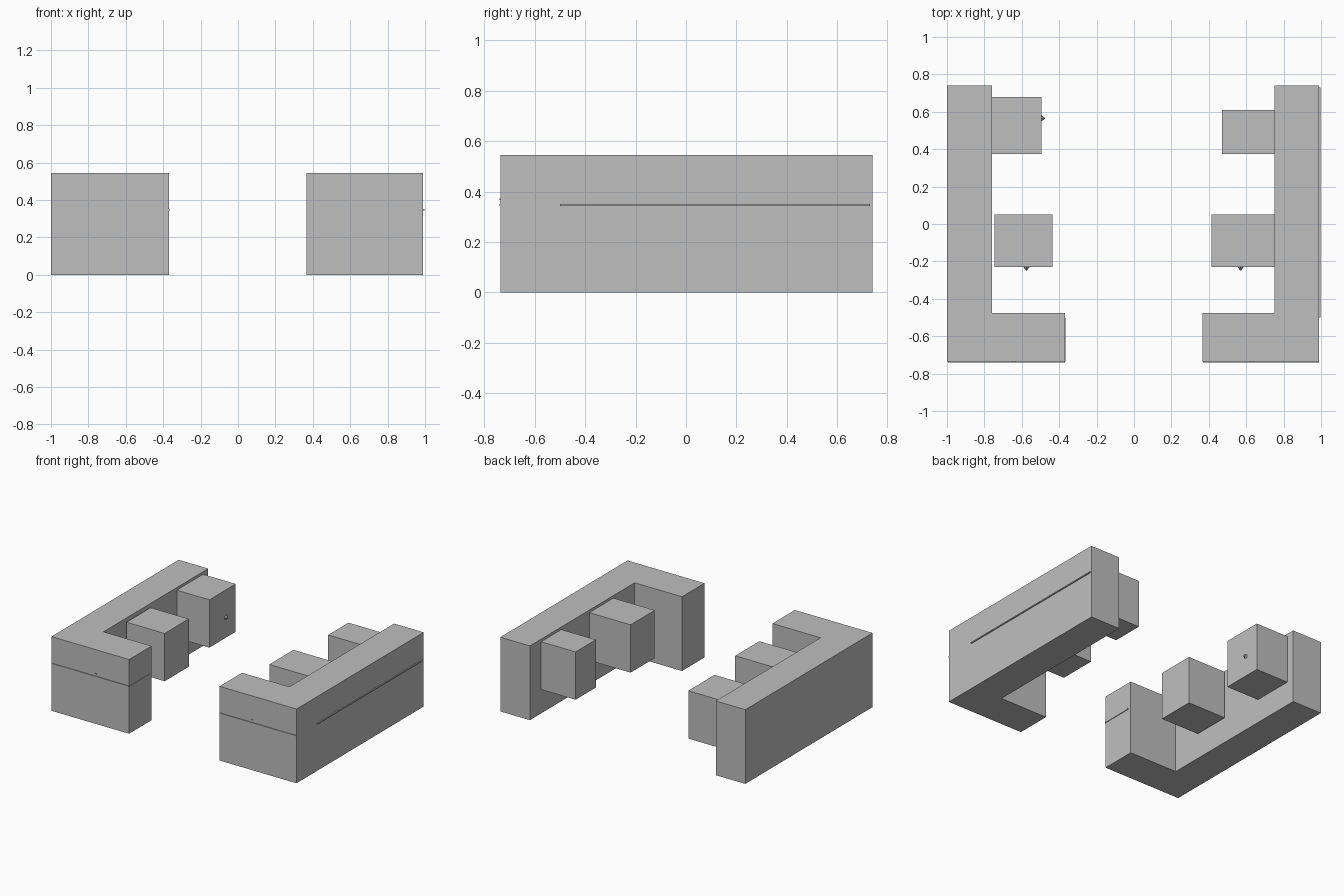
import bpy
import bmesh
from math import pi
from mathutils import Matrix

cube = bpy.data.objects.get("Cube")
if cube:
    bpy.data.objects.remove(cube, do_unlink=True)


def material(name, value):
    mat = bpy.data.materials.new(name)
    mat.use_nodes = True
    color = (value, value, value, 1)
    mat.diffuse_color = color
    mat.node_tree.nodes["Principled BSDF"].inputs["Base Color"].default_value = color
    return mat


GREY = material("light_grey", 0.52)


def finish(name, bm):
    bmesh.ops.recalc_face_normals(bm, faces=bm.faces)
    mesh = bpy.data.meshes.new(name)
    bm.to_mesh(mesh)
    bm.free()
    mesh.materials.append(GREY)
    obj = bpy.data.objects.new(name, mesh)
    bpy.context.collection.objects.link(obj)
    return obj


def prism(name, outline, low, high):
    bm = bmesh.new()
    face = bm.faces.new([bm.verts.new((x, y, low)) for x, y in outline])
    top = bmesh.ops.extrude_face_region(bm, geom=[face])["geom"]
    verts = [v for v in top if isinstance(v, bmesh.types.BMVert)]
    bmesh.ops.translate(bm, verts=verts, vec=(0, 0, high - low))
    return finish(name, bm)


def box(name, x0, x1, y0, y1, z0, z1):
    return prism(name, [(x0, y0), (x1, y0), (x1, y1), (x0, y1)], z0, z1)


def knob(name, location, axis, angle):
    # Small pointed pull, its tip facing away from the cabinet
    bm = bmesh.new()
    matrix = Matrix.Translation(location) @ Matrix.Rotation(angle, 4, axis)
    bmesh.ops.create_cone(bm, cap_ends=True, segments=8, radius1=0.016,
                          radius2=0.003, depth=0.018, matrix=matrix)
    return finish(name, bm)


FRONT, BACK, LEG, TOP = -0.735, 0.74, -0.475, 0.545

# L-shaped counters, one on each side
for side, outer, inner, end in (("right", -1.0, -0.76, -0.37),
                                ("left", 0.99, 0.75, 0.365)):
    prism(side + "_counter",
          [(outer, FRONT), (end, FRONT), (end, LEG),
           (inner, LEG), (inner, BACK), (outer, BACK)], 0, TOP)
    # Thin trim and its small catch on the front
    x0, x1 = sorted((outer, end))
    box(side + "_front_trim", x0 + 0.005, x1, FRONT - 0.005, FRONT, 0.343, 0.351)
    mid = (x0 + x1) / 2 + 0.045 * (1 if outer < 0 else -1)
    box(side + "_front_catch", mid - 0.01, mid + 0.01,
        FRONT - 0.005, FRONT, 0.366, 0.372)

# Trims on the faces turned towards +x
box("left_side_trim", 0.99, 0.997, -0.5, 0.73, 0.343, 0.351)
box("right_end_trim", -0.37, -0.365, FRONT, -0.5, 0.343, 0.351)

# Raised cabinets along the inside
for name, x0, x1, y0, y1 in (("right_back_cabinet", -0.76, -0.495, 0.375, 0.68),
                             ("right_middle_cabinet", -0.745, -0.435, -0.23, 0.05),
                             ("left_back_cabinet", 0.47, 0.75, 0.375, 0.61),
                             ("left_middle_cabinet", 0.415, 0.75, -0.23, 0.05)):
    box(name, x0, x1, y0, y1, 0.175, 0.526)

# Pulls
knob("right_back_knob", (-0.486, 0.565, 0.325), 'Y', pi / 2)
knob("right_middle_knob", (-0.575, -0.239, 0.325), 'X', pi / 2)
knob("left_middle_knob", (0.57, -0.239, 0.325), 'X', pi / 2)
